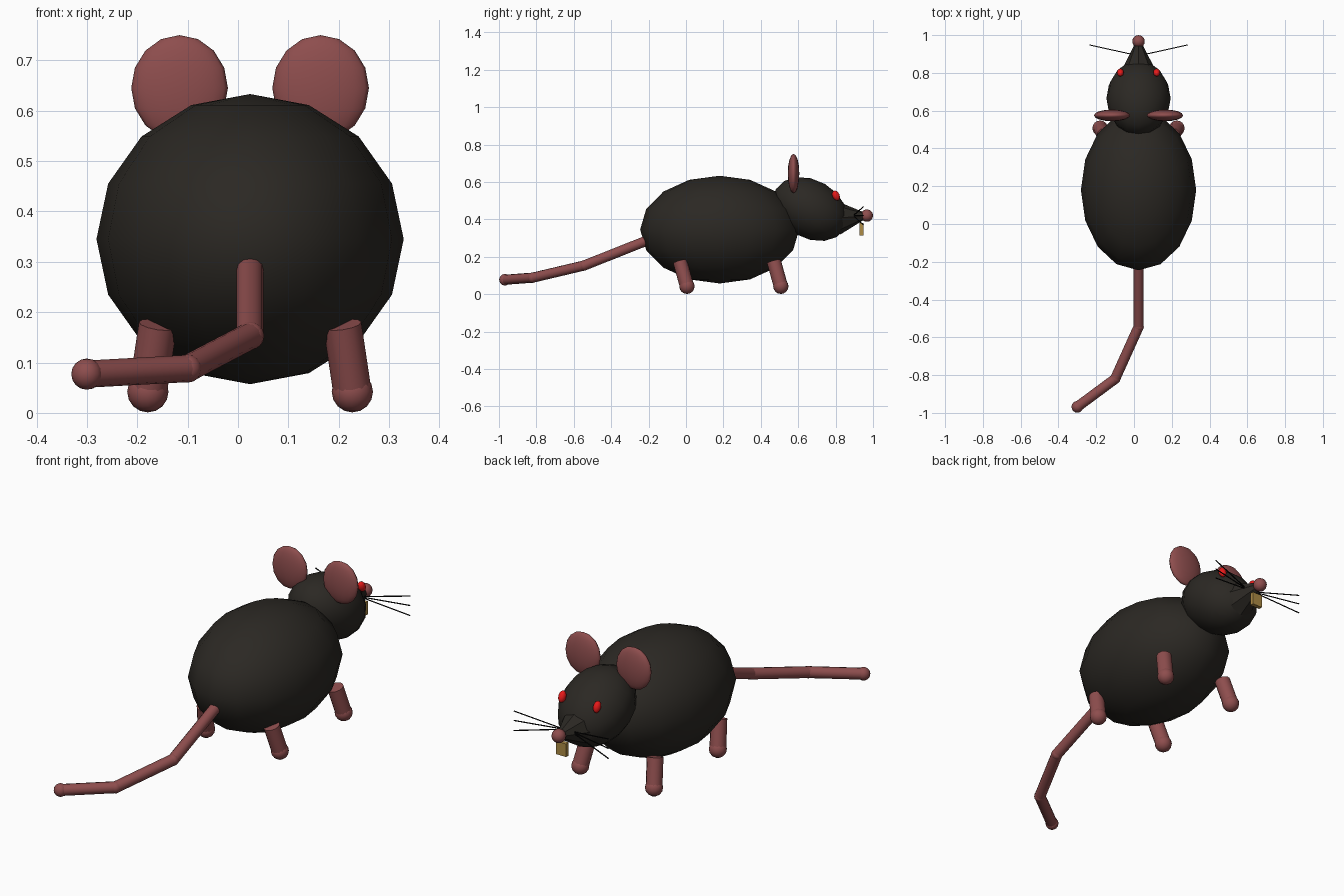
import bpy
from math import radians
from mathutils import Vector

cube = bpy.data.objects.get("Cube")
if cube:
    bpy.data.objects.remove(cube, do_unlink=True)

MID = 0.024  # x of the animal's plane of symmetry


def material(name, r, g, b):
    mat = bpy.data.materials.new(name)
    mat.use_nodes = True
    mat.diffuse_color = (r, g, b, 1)
    mat.node_tree.nodes["Principled BSDF"].inputs["Base Color"].default_value = (r, g, b, 1)
    return mat


fur = material("dark_fur", 0.024, 0.021, 0.017)
skin = material("pink_skin", 0.27, 0.075, 0.075)
red = material("red_eye", 0.8, 0.01, 0.01)
black = material("black_whisker", 0.003, 0.003, 0.003)
ivory = material("yellow_tooth", 0.42, 0.26, 0.06)


def finish(name, mat):
    obj = bpy.context.object
    obj.name = name
    obj.data.materials.append(mat)
    bpy.ops.object.shade_smooth_by_angle(angle=radians(35))
    return obj


def ellipsoid(name, mat, centre, radii, tilt=0):
    bpy.ops.mesh.primitive_uv_sphere_add(segments=16, ring_count=8, radius=1, location=centre)
    obj = bpy.context.object
    obj.scale = radii
    obj.rotation_euler.x = radians(tilt)
    return finish(name, mat)


def rod(name, mat, start, end, r1, r2=None, sides=12):
    a, b = Vector(start), Vector(end)
    bpy.ops.mesh.primitive_cone_add(vertices=sides, radius1=r1, radius2=r1 if r2 is None else r2,
                                    depth=(b - a).length, location=(a + b) / 2)
    obj = bpy.context.object
    obj.rotation_euler = (b - a).to_track_quat('Z', 'Y').to_euler()
    return finish(name, mat)


# Body, head and snout
ellipsoid("body", fur, (MID, 0.18, 0.345), (0.305, 0.425, 0.288))
ellipsoid("head", fur, (MID, 0.665, 0.455), (0.17, 0.213, 0.155), -30)
rod("snout", fur, (MID, 0.815, 0.407), (MID, 0.975, 0.42), 0.09, 0.008, sides=8)
ellipsoid("nose", skin, (MID, 0.967, 0.42), (0.033, 0.033, 0.033))

# Front teeth
bpy.ops.mesh.primitive_cube_add(size=1, location=(MID, 0.938, 0.347))
bpy.context.object.scale = (0.055, 0.02, 0.065)
finish("teeth", ivory)

# Paired parts
for side, s in (("left", 1), ("right", -1)):
    ellipsoid(f"{side}_ear", skin, (MID + s * 0.14, 0.575, 0.645), (0.096, 0.031, 0.105))
    ellipsoid(f"{side}_eye", red, (MID + s * 0.096, 0.802, 0.527), (0.018, 0.019, 0.028), 25)
    for end, y in (("front", 0.507), ("hind", 0.005)):
        foot = (MID + s * 0.203, y, 0.042)
        hip = (MID + s * 0.183, y - 0.037, 0.175)
        rod(f"{side}_{end}_leg", skin, foot, hip, 0.038)
        ellipsoid(f"{side}_{end}_foot", skin, foot, (0.041, 0.041, 0.041))
    for level, z in (("upper", 0.467), ("middle", 0.42), ("lower", 0.37)):
        rod(f"{side}_{level}_whisker", black, (MID + s * 0.02, 0.895, 0.42),
            (MID + s * 0.26, 0.948, z), 0.003, sides=6)

# Jointed tail
joints = [(MID, -0.20, 0.29), (MID, -0.545, 0.153), (-0.1, -0.82, 0.088), (-0.3, -0.968, 0.077)]
for i, (a, b) in enumerate(zip(joints, joints[1:]), 1):
    rod(f"tail_segment_{i}", skin, a, b, 0.027)
    r = 0.031 if i == 3 else 0.028
    ellipsoid(f"tail_joint_{i}", skin, b, (r, r, r))
